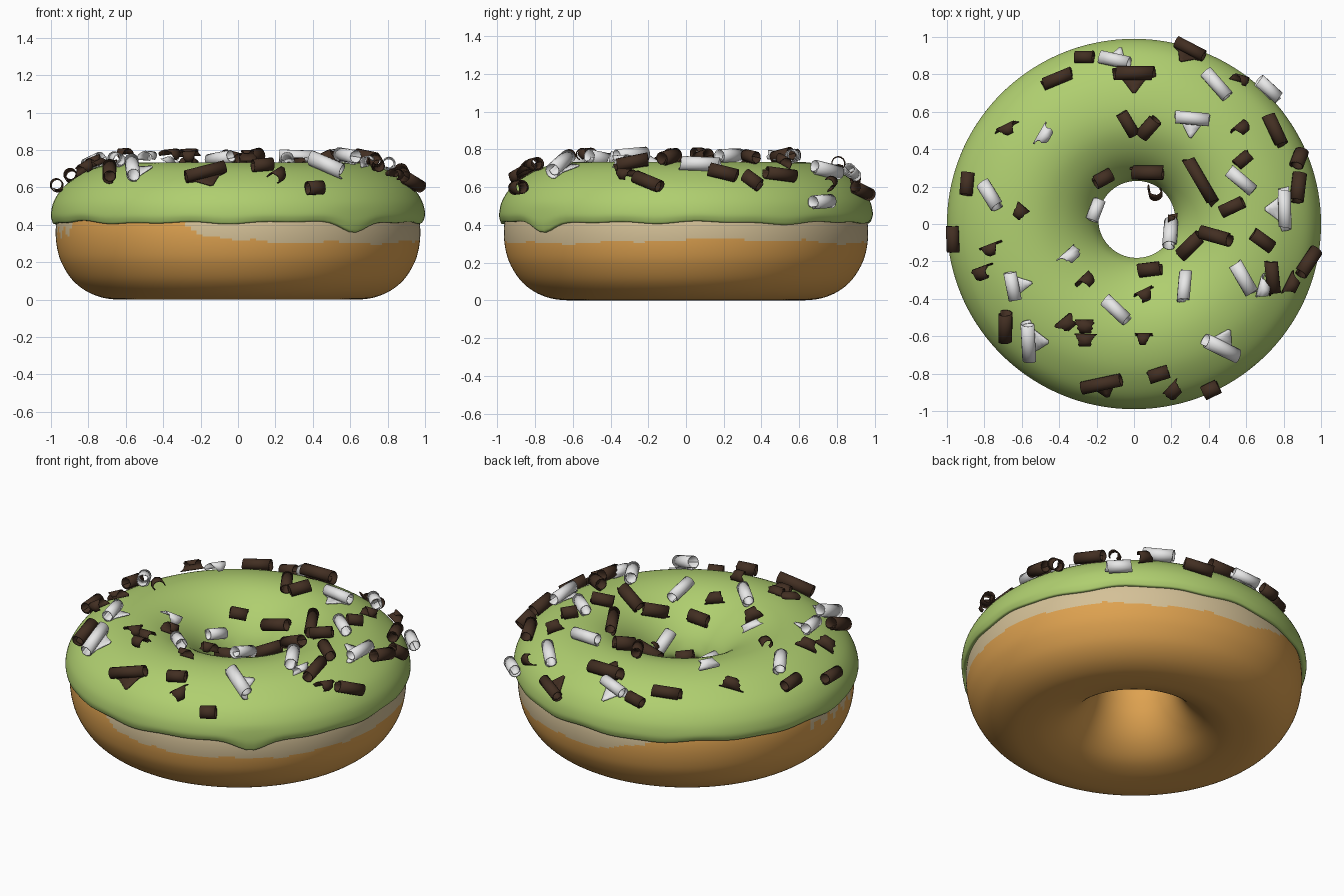
import bpy, bmesh, math, random
from math import sin, cos, pi, radians
from mathutils import Vector
from mathutils.bvhtree import BVHTree

if "Cube" in bpy.data.objects:
    bpy.data.objects.remove(bpy.data.objects["Cube"])

random.seed(4)


def material(name, rgb):
    m = bpy.data.materials.new(name)
    m.diffuse_color = (*rgb, 1)
    m.use_nodes = True
    m.node_tree.nodes["Principled BSDF"].inputs["Base Color"].default_value = m.diffuse_color
    return m


dough = material("golden dough", (0.73, 0.36, 0.08))
pale = material("pale dough", (0.66, 0.53, 0.31))
green = material("green icing", (0.43, 0.62, 0.16))
dark = material("dark chocolate", (0.055, 0.028, 0.016))
white = material("white chocolate", (0.80, 0.80, 0.80))


def smooth_loop(pts, steps):
    """Closed Catmull-Rom curve through profile points."""
    out, n = [], len(pts)
    for i in range(n):
        a, b, c, d = (Vector(pts[(i + k) % n]) for k in (-1, 0, 1, 2))
        for s in range(steps):
            t = s / steps
            out.append(0.5 * (2 * b + (c - a) * t + (2 * a - 5 * b + 4 * c - d) * t * t
                              + (3 * b - a - 3 * c + d) * t ** 3))
    return out


def lathe(name, profile, segs, steps, mats, shift=None):
    """Revolve a closed profile; the hole sits slightly off centre."""
    bm = bmesh.new()
    prof = smooth_loop(profile, steps)
    rings = []
    for i in range(segs):
        a = 2 * pi * i / segs
        ring = []
        for r, z in prof:
            k = max(0, min(1, (0.6 - r) / 0.4))
            if shift:
                z += shift(a, r, z)
            ring.append(bm.verts.new((r * cos(a) + 0.015 * k,
                                      r * sin(a) * (1 - 0.01 * (1 - k)) + 0.025 * k, z)))
        rings.append(ring)
    n = len(prof)
    for i in range(segs):
        p, q = rings[i], rings[(i + 1) % segs]
        for j in range(n):
            bm.faces.new((p[j], q[j], q[(j + 1) % n], p[(j + 1) % n])).smooth = True
    bmesh.ops.recalc_face_normals(bm, faces=bm.faces)
    me = bpy.data.meshes.new(name)
    for m in mats:
        me.materials.append(m)
    bm.to_mesh(me)
    ob = bpy.data.objects.new(name, me)
    bpy.context.collection.objects.link(ob)
    return ob, bm


# Dough ring
body_profile = [(0.965, 0.44), (0.975, 0.36), (0.966, 0.27), (0.94, 0.19), (0.885, 0.105),
                (0.81, 0.045), (0.72, 0.01), (0.62, 0.0), (0.52, 0.007), (0.42, 0.04),
                (0.34, 0.10), (0.28, 0.18), (0.24, 0.28), (0.225, 0.40), (0.265, 0.52),
                (0.38, 0.62), (0.6, 0.69), (0.84, 0.61), (0.93, 0.52)]
body, bm = lathe("dough_ring", body_profile, 192, 8, [dough, pale])
bm.free()


def pale_floor(deg):
    """Lower edge of the pale band at an azimuth."""
    a = radians(deg)
    z = 0.312 + 0.010 * sin(3 * a + 1) + 0.006 * sin(11 * a) + 0.004 * sin(29 * a)
    if 118 < deg < 172 or 205 < deg < 253:
        return 9
    if 172 <= deg <= 205:
        return 0.36 + 0.03 * sin(deg * 0.9)
    if 85 < deg <= 118:
        z += 0.10 * ((deg - 85) / 33) ** 2
    if 253 <= deg < 268:
        z += 0.08 * ((268 - deg) / 15) ** 2
    return z


for f in body.data.polygons:
    c = f.center
    if c.xy.length > 0.8 and c.z < 0.5:
        f.material_index = int(c.z > pale_floor(math.degrees(math.atan2(c.y, c.x)) % 360))


# Icing cap with a wavy lower edge and one drip
def edge_shift(a, r, z):
    w = max(0, min(1, (0.5 - z) / 0.08))
    d = (math.degrees(a) % 360 - 309) / 6
    wave = 0.005 * sin(9 * a) + 0.004 * sin(17 * a + 1) + 0.003 * sin(5 * a + 2)
    return w * (wave - (0.042 * math.exp(-d * d) if r > 0.6 else 0))


icing_profile = [(0.965, 0.425), (0.983, 0.412), (0.994, 0.425), (1.0, 0.46), (0.985, 0.525),
                 (0.94, 0.595), (0.87, 0.652), (0.78, 0.70), (0.68, 0.727), (0.58, 0.733),
                 (0.48, 0.715), (0.38, 0.668), (0.30, 0.605), (0.24, 0.53), (0.21, 0.46),
                 (0.207, 0.42), (0.222, 0.405), (0.24, 0.45), (0.30, 0.56), (0.42, 0.65),
                 (0.6, 0.70), (0.84, 0.635), (0.945, 0.53)]
icing, icing_bm = lathe("green_icing", icing_profile, 144, 4, [green], edge_shift)
surface = BVHTree.FromBMesh(icing_bm)
icing_bm.free()


def curl(bm, x, y, deg, length, kind):
    """One rolled chocolate shaving lying on the icing."""
    loc, nor, _, _ = surface.ray_cast(Vector((x, y, 2)), Vector((0, 0, -1)))
    if loc is None:
        loc, nor, _, _ = surface.find_nearest(Vector((x, y, 0.52)))
    d = Vector((cos(radians(deg)), sin(radians(deg)), 0))
    d = (d - nor * d.dot(nor)).normalized()
    side = nor.cross(d)
    R = random.uniform(0.034, 0.041)
    # Sheet cross-section rows: (sideways, up, half length, slide along axis)
    rows = []
    if kind == "flap":
        rows += [(-0.10 + 0.025 * i, 0.006, length * (0.04 + 0.085 * i), 0) for i in range(4)]
    turn, n = (2.5 * pi, 18) if kind != "scrap" else (random.uniform(1.1, 1.5) * pi, 10)
    lean = random.uniform(-0.2, 0.2)
    start = -pi / 2 if kind != "scrap" else random.uniform(-1.2, 0.2)
    for i in range(n + 1):
        t = i / n
        a, r = start + turn * t, R * (1 - 0.3 * t)
        half = length * 0.5
        if kind == "scrap":
            half *= (1 - 0.75 * t) * random.uniform(0.85, 1.15)
        elif i < 3 and kind == "roll":
            half *= 0.8 + 0.07 * i
        rows.append((r * cos(a), R + r * sin(a) - 0.002, half, lean * length * (t - 0.5)))
    grid = [[bm.verts.new(loc + side * u + nor * v + d * (s + h * k)) for k in (-1, 0, 1)]
            for u, v, h, s in rows]
    for p, q in zip(grid, grid[1:]):
        for k in (0, 1):
            bm.faces.new((p[k], p[k + 1], q[k + 1], q[k])).smooth = True


def shavings(name, mat, groups):
    bm = bmesh.new()
    for kind, items in groups:
        for it in items:
            curl(bm, *it, kind)
    me = bpy.data.meshes.new(name)
    bm.to_mesh(me)
    bm.free()
    me.materials.append(mat)
    ob = bpy.data.objects.new(name, me)
    bpy.context.collection.objects.link(ob)
    mod = ob.modifiers.new("thickness", "SOLIDIFY")
    mod.thickness = 0.006
    mod.offset = 0


# Chocolate shavings: x, y, heading, length
dark_rolls = [(-.40, .76, 20, .16), (.74, .49, 110, .17), (-.03, .54, 120, .14), (.08, .52, 50, .12),
              (.08, .30, 15, .17), (-.18, .26, 20, .10), (.37, .24, 120, .26), (.58, .34, 40, .09),
              (.86, .34, 50, .10), (.86, .19, 75, .15), (.53, .09, 25, .13), (.45, -.07, -15, .17),
              (.32, -.13, 35, .15), (.68, -.09, -35, .13), (.91, -.20, 40, .16), (.73, -.28, 100, .17),
              (.09, -.27, 0, .12), (.13, -.79, 20, .11), (.40, -.86, 30, .09), (-.67, -.54, 80, .16),
              (-.94, -.08, 90, .14), (-.87, .21, 90, .12), (-.26, .87, -10, .10)]
dark_flaps = [(0, .79, 0, .20), (.29, .91, -45, .17), (-.17, -.84, 20, .22)]
dark_scraps = [(.56, .74, 0, .10), (.57, .50, 40, .11), (.14, .20, 60, .10), (.83, -.32, 60, .13),
               (.06, -.40, 30, .11), (.05, -.62, 0, .10), (-.26, -.32, 45, .11), (-.35, -.53, 40, .11),
               (-.26, -.55, 0, .11), (-.26, -.62, 0, .11), (.21, -.87, 60, .11), (-.79, -.26, 20, .12),
               (-.75, -.14, 20, .13), (-.61, .06, -40, .08), (-.66, .49, 20, .14), (.22, .03, 80, .06)]
white_rolls = [(.43, .73, -55, .18), (.71, .71, -35, .14), (-.76, .15, -55, .15), (-.23, .08, 55, .12),
               (.19, -.05, -50, .16), (-.10, -.47, -45, .16), (.28, -.34, 90, .16), (.57, .23, -40, .17),
               (.58, -.29, -60, .18)]
white_flaps = [(-.10, .86, 160, .16), (.31, .56, -5, .18), (.46, -.65, 150, .20), (-.64, -.33, 100, .15),
               (-.55, -.62, 85, .21), (.79, .08, -90, .20)]
white_scraps = [(-.47, .47, 60, .13), (-.35, -.18, 40, .13), (.69, -.34, 75, .14)]
shavings("dark_shavings", dark, [("roll", dark_rolls), ("flap", dark_flaps), ("scrap", dark_scraps)])
shavings("white_shavings", white, [("roll", white_rolls), ("flap", white_flaps), ("scrap", white_scraps)])
